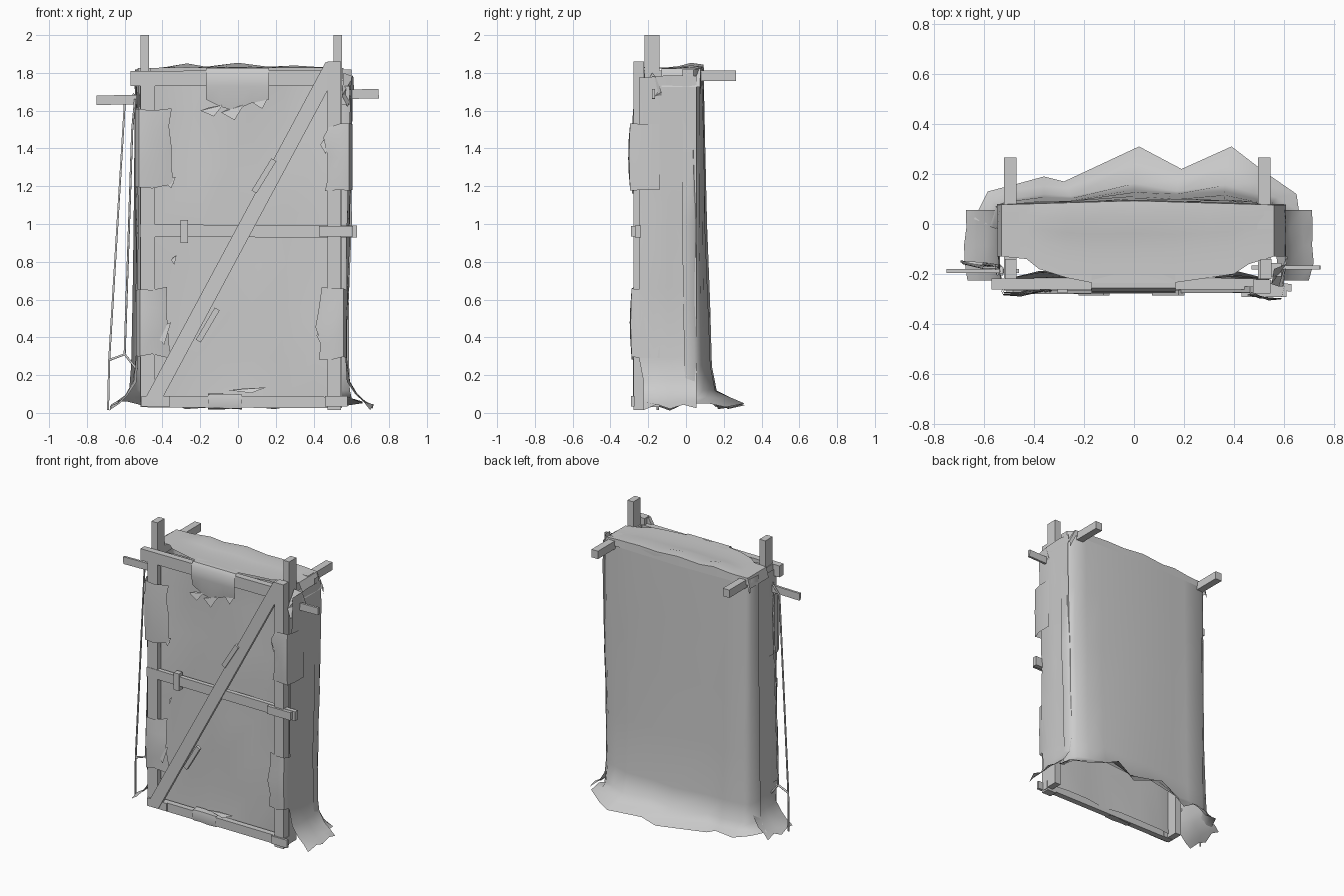
import bpy, math, random
from mathutils import Vector

rnd = random.Random(4)


def make(name, verts, faces, smooth=None):
    me = bpy.data.meshes.new(name)
    me.from_pydata([tuple(v) for v in verts], [], faces)
    me.update()
    ob = bpy.data.objects.new(name, me)
    bpy.context.collection.objects.link(ob)
    if smooth:
        me.shade_smooth()
        me.set_sharp_from_angle(angle=math.radians(smooth))
    return ob


def board(name, a, b, width, thick, ref=(0, 1, 0)):
    """Straight timber from a to b; thickness runs along ref."""
    a, b = Vector(a), Vector(b)
    t = Vector(ref) * thick / 2
    w = (b - a).normalized().cross(Vector(ref)).normalized() * width / 2
    vs = [p + i * w + j * t for p in (a, b) for i, j in ((-1, -1), (1, -1), (1, 1), (-1, 1))]
    fs = [(0, 1, 2, 3), (7, 6, 5, 4)] + [(i + 4, (i + 1) % 4 + 4, (i + 1) % 4, i) for i in range(4)]
    return make(name, vs, fs)


def box(name, x0, x1, y0, y1, z0, z1):
    m = (x0 + x1) / 2, (y0 + y1) / 2
    return board(name, (*m, z0), (*m, z1), x1 - x0, y1 - y0)


def sheet(name, rows, flip=False):
    """Cloth from a grid of points."""
    n = len(rows[0])
    fs = [(r * n + c, r * n + c + 1, (r + 1) * n + c + 1, (r + 1) * n + c)
          for r in range(len(rows) - 1) for c in range(n - 1)]
    if flip:
        fs = [f[::-1] for f in fs]
    return make(name, [p for r in rows for p in r], fs, 50)


def lerp(a, b, t):
    return a + (b - a) * t


def jit(a):
    return rnd.uniform(-a, a)


# main posts, reaching up through the cover
box("left_main_post", -0.515, -0.47, -0.22, -0.14, 0.03, 2.0)
box("right_main_post", 0.505, 0.55, -0.22, -0.14, 0.03, 2.0)

# front frame planks
box("left_front_plank", -0.515, -0.44, -0.262, -0.222, 0.03, 1.74)
box("right_front_plank", 0.475, 0.545, -0.278, -0.222, 0.015, 1.86)
board("top_front_rail", (-0.57, -0.24, 1.77), (0.49, -0.24, 1.775), 0.08, 0.045)
board("middle_rail", (-0.52, -0.25, 0.965), (0.63, -0.254, 0.96), 0.065, 0.03)
board("bottom_rail", (-0.51, -0.245, 0.06), (0.55, -0.245, 0.055), 0.06, 0.04)
board("diagonal_brace", (-0.455, -0.268, 0.06), (0.5, -0.262, 1.84), 0.08, 0.025)

# small battens and clamps on the front
box("rail_clip", -0.305, -0.265, -0.275, -0.235, 0.9, 1.02)
box("rail_end_block", 0.43, 0.61, -0.292, -0.262, 0.935, 0.99)
box("bottom_left_clamp", -0.51, -0.36, -0.275, -0.262, 0.035, 0.09)
box("bottom_right_clamp", 0.46, 0.58, -0.29, -0.272, 0.035, 0.09)
board("upper_batten", (0.085, -0.275, 1.17), (0.19, -0.275, 1.34), 0.03, 0.022)
board("lower_batten", (-0.21, -0.275, 0.38), (-0.11, -0.275, 0.55), 0.03, 0.022)

# side and rear arms
board("left_arm", (-0.75, -0.188, 1.655), (-0.46, -0.188, 1.66), 0.05, 0.016)
board("right_arm", (0.47, -0.173, 1.685), (0.745, -0.173, 1.69), 0.05, 0.016)
box("right_arm_block", 0.53, 0.59, -0.21, -0.155, 1.63, 1.73)
for side, x in (("left", -0.495), ("right", 0.52)):
    board(side + "_rear_arm", (x, -0.22, 1.785), (x, 0.265, 1.785), 0.055, 0.05, (1, 0, 0))
    box(side + "_corner_block", x - 0.035, x + 0.035, -0.02, 0.05, 1.76, 1.826)

# back sheet: columns (top x, top y, foot x, foot y, foot z)
cols = [(-0.545, -0.02, -0.64, 0.02, 0.06), (-0.54, 0.05, -0.585, 0.13, 0.06),
        (-0.51, 0.075, -0.47, 0.16, 0.03), (-0.36, 0.08, -0.36, 0.19, 0.06),
        (-0.24, 0.087, -0.28, 0.17, 0.02), (0.0, 0.093, 0.02, 0.31, 0.04),
        (0.17, 0.09, 0.19, 0.22, 0.02), (0.36, 0.083, 0.39, 0.31, 0.05),
        (0.47, 0.075, 0.52, 0.21, 0.03), (0.56, 0.07, 0.65, 0.12, 0.05),
        (0.6, 0.04, 0.66, 0.05, 0.05), (0.6, -0.02, 0.66, 0.02, 0.06)]
levels = [(1.818, 0), (1.4, .04), (1.0, .08), (0.6, .14), (0.25, .22), (0.12, .33), (0.08, .66), (None, 1)]
rows = []
for z, k in levels:
    j = 0.004 if z and z < 1.7 else 0
    rows.append([(lerp(a, c, k if c < 0 or z is None else k * .5) - (0.018 if a > .55 and z and z < 1 else 0),
                  lerp(b, d, k) + jit(j), fz if z is None else z + jit(j))
                 for a, b, c, d, fz in cols])
sheet("back_sheet", rows)

# side sheets with flared feet
for side, xt, xm, xf in (("left", -0.54, -0.538, -0.675), ("right", 0.605, 0.57, 0.715)):
    s = -1 if xt < 0 else 1
    rows = []
    for z, out in ((1.78, 0), (1.6, 0), (1.2, 0), (1.1, 0), (0.9, 0), (0.66, 0),
                   (0.3, 0), (0.16, .12), (0.1, .4), (0.055, .75), (0.02, 1)):
        x = lerp(lerp(xm, xt, z / 1.74), xf, out)
        yf = -0.25 if z > 0.2 else -0.225
        rows.append([(x - s * (0.012 if i == 0 else 0) + jit(0.005), lerp(yf, 0.055, i / 4),
                      z + jit(0.008) + (0.02 * (i % 2) if out == 1 else 0)) for i in range(5)])
    sheet(side + "_side_sheet", rows, flip=s < 0)

# top sheet with ridge at the rear, draping over rear edge and both ends
xs = [-0.548, -0.53, -0.43, -0.38, -0.27, -0.17, 0.0, 0.16, 0.3, 0.4, 0.46, 0.56, 0.608]
rise = [-0.07, 0, 0, 0.005, 0.022, 0.006, 0.025, 0.006, 0.012, 0.006, 0.004, -0.003, -0.1]
front = [-0.13, -0.13, -0.14, -0.18, -0.215, -0.235, -0.235, -0.235, -0.215, -0.2, -0.16, -0.13, -0.13]
rows = [[(x, 0.097 - 0.03 * abs(x), 1.78 + min(h, 0)) for x, h in zip(xs, rise)]]
for v in range(6):
    row = []
    for x, h, f in zip(xs, rise, front):
        hh = h if h < 0 else h * (0.7, 1.1, 0.4, 0.1, 0.1, 0.2)[v]
        row.append((x, lerp(0.093 - 0.03 * abs(x), f, v / 5), 1.826 + hh))
    rows.append(row)
sheet("top_sheet", rows, flip=True)

# flap hanging over the top rail
hang = [1.66, 1.62, 1.6, 1.64, 1.66]
prof = [(-0.2, 1.828), (-0.255, 1.826), (-0.272, 1.8), (-0.275, 1.73)]
fx = [-0.17, -0.09, -0.02, 0.07, 0.165]
rows = [[(x, y, z) for x in fx] for y, z in prof]
rows.append([(x, -0.265 + jit(0.008), z) for x, z in zip(fx, hang)])
sheet("top_flap", rows, flip=True)

# slack front panel behind the frame, sagging inwards at the top
rows = []
for r in range(8):
    v = r / 7
    row = []
    for c in range(8):
        u = c / 7
        edge = c in (0, 7)
        inset = 0.0 if edge else 0.012 + jit(0.014) + (0.03 * abs(2 * u - 1) if v > 0.8 else 0)
        z = lerp(0.05, 1.8, v) + (jit(0.03) if 0 < r < 7 else jit(0.01))
        row.append((lerp(-0.52, 0.545, u) + (0 if edge else jit(0.03)), -0.222 + inset, z))
    rows.append(row)
sheet("front_panel", rows)

# flaps wrapped round the front edges: outer x, inner x, z range, front y
for name, xo, xi, z0, z1, yf in (("left_upper_flap", -0.545, -0.36, 1.2, 1.61, -0.28),
                                 ("left_lower_flap", -0.54, -0.37, 0.3, 0.65, -0.272),
                                 ("right_upper_flap", 0.605, 0.47, 1.18, 1.53, -0.296),
                                 ("right_lower_flap", 0.575, 0.43, 0.29, 0.65, -0.288)):
    rows = []
    for r in range(5):
        t = r / 4
        z = lerp(z0, z1, t)
        e = jit(0.02)
        bow = 0.01 * math.sin(math.pi * t)
        rows.append([(xo, -0.14, z), (xo, -0.235, z), (lerp(xo, xi, .12), yf - bow * .5, z + jit(.01)),
                     (lerp(xo, xi, .5), yf - bow, z + jit(.012)),
                     (xi + e, yf + 0.02 + jit(.01), z + jit(.02))])
    sheet(name, rows, flip=xo > 0)

# cloth lapped over the bottom rail
rows = [[(x, y, z + jit(0.004)) for x in (-0.16, -0.1, -0.04, 0.02)]
        for y, z in ((-0.225, 0.1), (-0.268, 0.1), (-0.275, 0.06), (-0.268, 0.025), (-0.22, 0.02))]
sheet("bottom_flap", rows, flip=True)

# torn scraps of cloth
for i, (x, z, w, h) in enumerate(((-0.14, 1.6, .12, .06), (-0.03, 1.59, .12, .08), (0.12, 1.64, .08, .06),
                                  (-0.36, 1.22, .06, .06), (-0.34, 0.81, .03, .05), (0.05, 0.12, .2, .03),
                                  (0.44, 0.41, .05, .12), (-0.4, 0.42, .09, .12), (0.46, 1.42, .05, .1))):
    make(f"torn_scrap_{i}", [(x - w / 2, -0.255, z), (x + w * .1, -0.275, z - h / 2),
                             (x + w / 2, -0.265, z + h / 2), (x - w * .1, -0.25, z + h * .3)],
         [(0, 1, 2), (0, 2, 3)])
# bunched cloth at the upper right corner
make("corner_tuck", [(0.55, -0.24, 1.68), (0.61, -0.16, 1.78), (0.615, -0.13, 1.7), (0.58, -0.25, 1.62),
                     (0.57, -0.13, 1.63), (0.56, -0.18, 1.8)], [(0, 1, 5), (0, 2, 1), (0, 3, 2), (3, 4, 2)])


# ropes on the left side
def rope(name, pts, r=0.006):
    cu = bpy.data.curves.new(name, 'CURVE')
    cu.dimensions = '3D'
    cu.bevel_depth, cu.bevel_resolution, cu.use_fill_caps = r, 1, True
    sp = cu.splines.new('POLY')
    sp.points.add(len(pts) - 1)
    for p, q in zip(sp.points, pts):
        p.co = (*q, 1)
    bpy.context.collection.objects.link(bpy.data.objects.new(name, cu))


rope("outer_rope", [(-0.55, -0.175, 1.69), (-0.6, -0.175, 1.63), (-0.682, -0.155, 0.28), (-0.688, -0.15, 0.015)])
rope("inner_rope", [(-0.545, -0.2, 1.66), (-0.56, -0.165, 1.5), (-0.6, -0.16, 0.31)])
rope("rope_tie", [(-0.682, -0.155, 0.28), (-0.6, -0.16, 0.31), (-0.535, -0.17, 0.23)], 0.007)
rope("arm_lashing", [(-0.53, -0.2, 1.69), (-0.53, -0.175, 1.69), (-0.53, -0.175, 1.62), (-0.53, -0.2, 1.62),
                     (-0.53, -0.2, 1.69)], 0.008)
